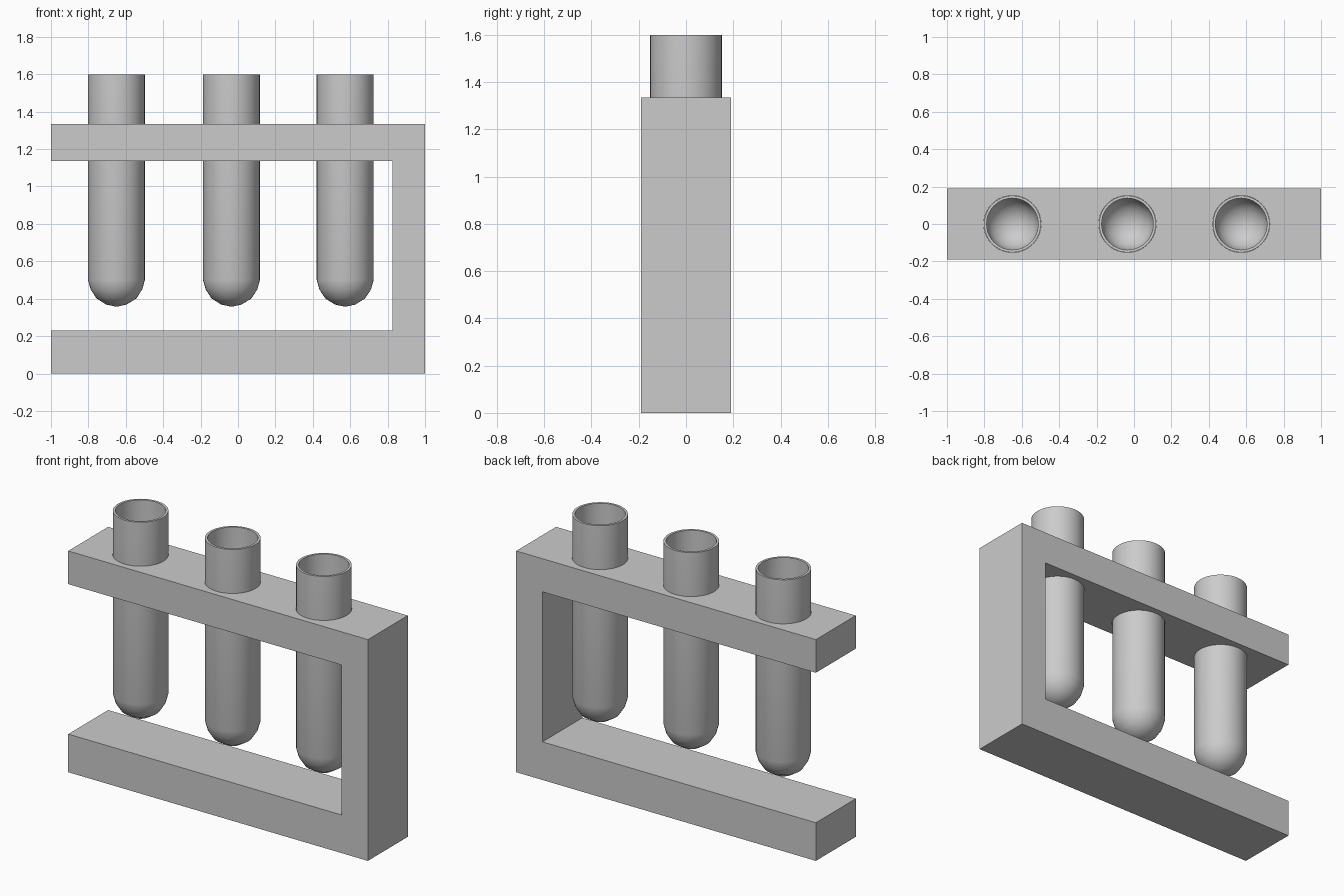
import bpy, bmesh, math

if "Cube" in bpy.data.objects:
    bpy.data.objects.remove(bpy.data.objects["Cube"])

TUBES = (-0.65, -0.035, 0.573)
R = 0.152


def make_object(name, bm):
    bmesh.ops.recalc_face_normals(bm, faces=bm.faces)
    mesh = bpy.data.meshes.new(name)
    bm.to_mesh(mesh)
    bm.free()
    ob = bpy.data.objects.new(name, mesh)
    bpy.context.collection.objects.link(ob)
    return ob


def lathe(name, profile, x, steps=40):
    """Revolve an (r, z) profile about a vertical axis at x."""
    bm = bmesh.new()
    verts = [bm.verts.new((r, 0, z)) for r, z in profile]
    edges = [bm.edges.new(p) for p in zip(verts, verts[1:])]
    bmesh.ops.spin(bm, geom=verts + edges, cent=(0, 0, 0), axis=(0, 0, 1),
                   angle=math.tau, steps=steps, use_duplicate=False)
    bmesh.ops.remove_doubles(bm, verts=bm.verts, dist=0.0005)
    ob = make_object(name, bm)
    ob.location.x = x
    return ob


def smooth(ob):
    bpy.ops.object.select_all(action='DESELECT')
    ob.select_set(True)
    bpy.context.view_layer.objects.active = ob
    bpy.ops.object.shade_smooth_by_angle(angle=math.radians(40))


# C-shaped stand, extruded front to back
outline = [(-1, 0), (1, 0), (1, 1.335), (-1, 1.335),
           (-1, 1.135), (0.825, 1.135), (0.825, 0.23), (-1, 0.23)]
bm = bmesh.new()
face = bm.faces.new([bm.verts.new((x, -0.19, z)) for x, z in outline])
ext = bmesh.ops.extrude_face_region(bm, geom=[face])
bmesh.ops.translate(bm, vec=(0, 0.38, 0),
                    verts=[g for g in ext['geom'] if isinstance(g, bmesh.types.BMVert)])
stand = make_object("stand", bm)

# Test tube section: rounded outside, rim, hollow inside
outer = [(0, 0.357), (0.055, 0.369), (0.107, 0.402), (0.138, 0.45), (R, 0.5)]
inner_r, base = 0.138, 0.5
inner = [(inner_r * math.cos(a), base - 0.128 * math.sin(a))
         for a in (math.pi / 2 * i / 5 for i in range(6))]
profile = outer + [(R, 1.6), (inner_r, 1.6)] + inner

for i, x in enumerate(TUBES, 1):
    # Hole through the top bar
    cutter = lathe(f"hole_cutter_{i}", [(0, 1.0), (R + 0.001, 1.0), (R + 0.001, 1.5), (0, 1.5)], x)
    cutter.hide_render = True
    cutter.hide_viewport = True
    mod = stand.modifiers.new(f"hole_{i}", 'BOOLEAN')
    mod.operation = 'DIFFERENCE'
    mod.solver = 'EXACT'
    mod.object = cutter
    smooth(lathe(f"test_tube_{i}", profile, x))
